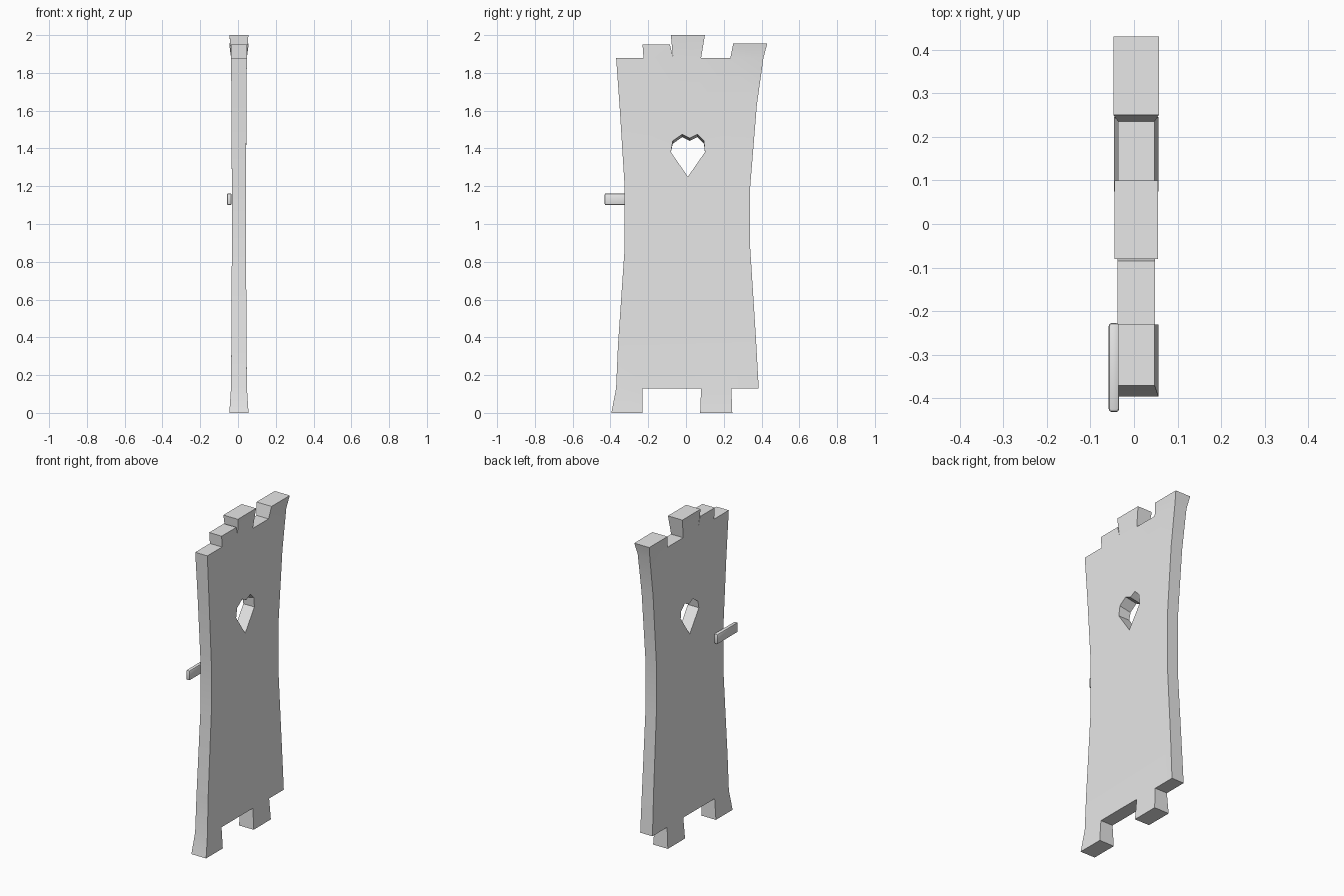
import bpy, bmesh
from mathutils import Vector

cube = bpy.data.objects.get("Cube")
if cube:
    bpy.data.objects.remove(cube, do_unlink=True)


def make_material(name, color):
    mat = bpy.data.materials.new(name)
    mat.use_nodes = True
    mat.diffuse_color = color
    mat.node_tree.nodes["Principled BSDF"].inputs["Base Color"].default_value = color
    return mat


def make_object(name, bm, mat):
    bmesh.ops.recalc_face_normals(bm, faces=bm.faces[:])
    mesh = bpy.data.meshes.new(name)
    bm.to_mesh(mesh)
    bm.free()
    obj = bpy.data.objects.new(name, mesh)
    bpy.context.collection.objects.link(obj)
    mesh.materials.append(mat)
    bpy.ops.object.select_all(action="DESELECT")
    obj.select_set(True)
    bpy.context.view_layer.objects.active = obj
    bpy.ops.object.shade_smooth_by_angle(angle=0.6)
    return obj


grey = make_material("plain grey", (0.8, 0.8, 0.8, 1))

# Door outline as (y, z): uneven plank tops, waisted sides, two feet
OUTLINE = [
    (-.37, 1.88), (-.225, 1.88), (-.23, 1.95), (-.085, 1.95), (-.07, 1.89),
    (-.08, 2), (.1, 2), (.08, 1.88), (.235, 1.88), (.25, 1.955), (.43, 1.955),
    (.41, 1.88), (.375, 1.63), (.34, 1.2), (.34, .87), (.37, .4), (.385, .13),
    (.24, .13), (.245, 0), (.075, 0), (.08, .13), (-.23, .13), (-.23, 0),
    (-.395, 0), (-.37, .13), (-.36, .36), (-.325, .87), (-.325, 1.2), (-.35, 1.6)]
HEART = [(.01, 1.25), (.1, 1.38), (.095, 1.44), (.06, 1.475), (.02, 1.455),
         (-.02, 1.475), (-.07, 1.44), (-.08, 1.38)]
MID_X = .005


def half_thickness(y, z):
    # Thin at the waist, swelling towards the feet and plank tops
    if z > 1.9:
        return .052 if y > .2 else .05 if y > -.08 else .043
    t = (z - 1.03) / .87
    return .0375 + .0045 * t * t + (.007 if z < .05 else 0)


# Door panel with a heart-shaped opening
bm = bmesh.new()
for loop in (OUTLINE, HEART):
    ring = [bm.verts.new((-.5, y, z)) for y, z in loop]
    for a, b in zip(ring, ring[1:] + ring[:1]):
        bm.edges.new((a, b))
bmesh.ops.triangle_fill(bm, use_beauty=True, use_dissolve=False, edges=bm.edges[:])
new = bmesh.ops.extrude_face_region(bm, geom=bm.faces[:])["geom"]
bmesh.ops.translate(bm, vec=(1, 0, 0),
                    verts=[g for g in new if isinstance(g, bmesh.types.BMVert)])
# The top of the opening is cut at a slight slant
for v in bm.verts:
    if v.co.x < 0 and 1.4 < v.co.z < 1.5 and abs(v.co.y) < .15:
        v.co.z -= .015
for z in (.4, .87, 1.2, 1.63):
    bmesh.ops.bisect_plane(bm, geom=bm.verts[:] + bm.edges[:] + bm.faces[:],
                           dist=.0001, plane_co=(0, 0, z), plane_no=(0, 0, 1))
for v in bm.verts:
    side = 1 if v.co.x > 0 else -1
    v.co.x = MID_X + side * half_thickness(v.co.y, v.co.z)
make_object("door_panel", bm, grey)

# Latch bar on the right face, reaching past the front edge
bm = bmesh.new()
bmesh.ops.create_cube(bm, size=1)
size, centre = Vector((.024, .204, .062)), Vector((-.046, -.329, 1.131))
for v in bm.verts:
    v.co = v.co * size + centre
bmesh.ops.bevel(bm, geom=bm.edges[:], offset=.007, segments=2, profile=.5,
                affect="EDGES")
make_object("latch_bar", bm, grey)
